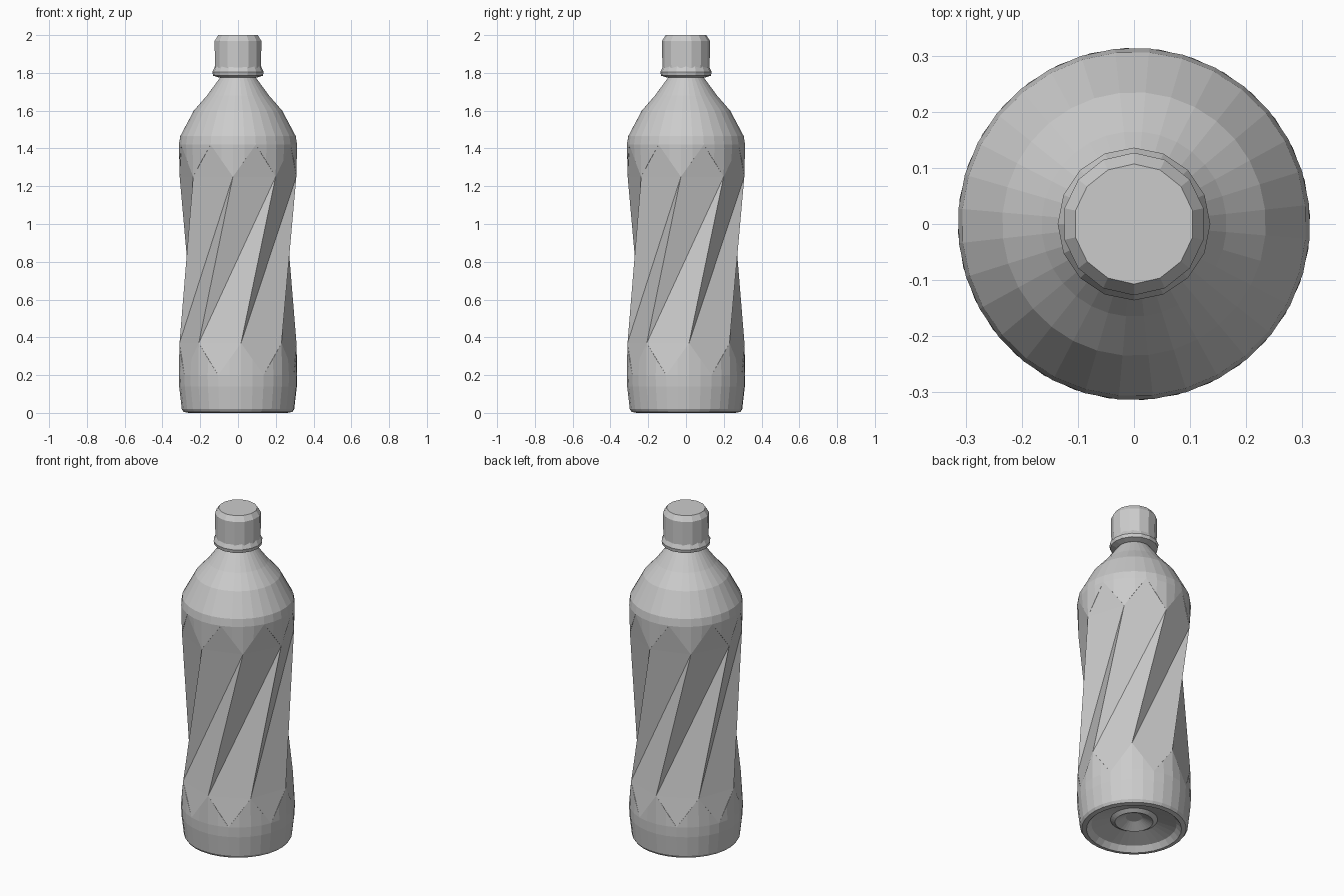
import bpy, bmesh
from math import sin, cos, radians

if "Cube" in bpy.data.objects:
    bpy.data.objects.remove(bpy.data.objects["Cube"])

LOBES = 8            # twisted panels round the body
SUB = 4              # facets per panel on the round parts
N = LOBES * SUB
R = 0.314


def pt(bm, r, ang, z):
    # angle 0 points to the front (-y), positive towards +x
    a = radians(ang)
    return bm.verts.new((r * sin(a), -r * cos(a), z))


def ring(bm, r, z, start, n):
    return [pt(bm, r, start + 360 * k / n, z) for k in range(n)]


def bridge(bm, lo, hi):
    n = len(lo)
    for k in range(n):
        j = (k + 1) % n
        bm.faces.new((lo[k], lo[j], hi[j], hi[k]))


def lathe(bm, first, profile, start, n):
    rings = [first] if first else []
    for r, z in profile:
        rings.append(ring(bm, r, z, start, n))
        if len(rings) > 1:
            bridge(bm, rings[-2], rings[-1])
    return rings


def finish(bm, name):
    bmesh.ops.recalc_face_normals(bm, faces=bm.faces[:])
    me = bpy.data.meshes.new(name)
    bm.to_mesh(me)
    bm.free()
    ob = bpy.data.objects.new(name, me)
    bpy.context.collection.objects.link(ob)
    return ob


def arches(bm, tips, round_ring, start, z_mid):
    # zigzag border where the flat panels run into the round wall
    for i in range(LOBES):
        a = start + 45 * i
        t0, t1 = tips[i], tips[(i + 1) % LOBES]
        r = [round_ring[(SUB * i + k) % N] for k in range(SUB + 1)]
        p1 = pt(bm, R - 0.006, a + 11.25, z_mid)
        p3 = pt(bm, R - 0.006, a + 33.75, z_mid)
        bm.faces.new((t0, p1, r[1], r[0]))
        bm.faces.new((p1, r[2], r[1]))
        bm.faces.new((p3, r[3], r[2]))
        bm.faces.new((t1, r[4], r[3], p3))
        bm.faces.new((t0, t1, r[2]))
        bm.faces.new((t0, r[2], p1))
        bm.faces.new((t1, p3, r[2]))


# bottle body: base, twisted waist, shoulder
bm = bmesh.new()
A_TOP, A_BOT = -5, 3
tips_top = ring(bm, 0.31, 1.25, A_TOP, LOBES)
tips_bot = ring(bm, 0.31, 0.37, A_BOT, LOBES)
for i in range(LOBES):
    j, k = (i + 1) % LOBES, (i + 2) % LOBES
    # ridge runs from bottom tip i to top tip j, valley to top tip k
    bm.faces.new((tips_bot[i], tips_top[k], tips_top[j]))
    bm.faces.new((tips_bot[i], tips_bot[j], tips_top[k]))

ring_top = ring(bm, R, 1.42, A_TOP, N)
ring_bot = ring(bm, R, 0.20, A_BOT, N)
arches(bm, tips_top, ring_top, A_TOP, 1.335)
arches(bm, tips_bot, ring_bot, A_BOT, 0.285)

shoulder = [(0.307, 1.465), (0.235, 1.60), (0.165, 1.68), (0.095, 1.775),
            (0.095, 1.79)]
top = lathe(bm, ring_top, shoulder, A_TOP, N)[-1]
bm.faces.new(top)

base = [(0.312, 0.14), (0.298, 0.02), (0.288, 0.005), (0.262, 0.0),
        (0.235, 0.03), (0.13, 0.06), (0.105, 0.045), (0.045, 0.075)]
bottom = lathe(bm, ring_bot, base, A_BOT, N)[-1]
bm.faces.new(bottom)
finish(bm, "bottle_body")


def closed_lathe(name, profile, n):
    b = bmesh.new()
    rings = lathe(b, None, profile, 0, n)
    b.faces.new(rings[0])
    b.faces.new(rings[-1])
    return finish(b, name)


# neck collar and screw cap
closed_lathe("neck_ring", [(0.10, 1.775), (0.132, 1.785), (0.136, 1.805),
                           (0.122, 1.835)], 16)
closed_lathe("cap", [(0.125, 1.825), (0.127, 1.97), (0.107, 2.0)], 14)
